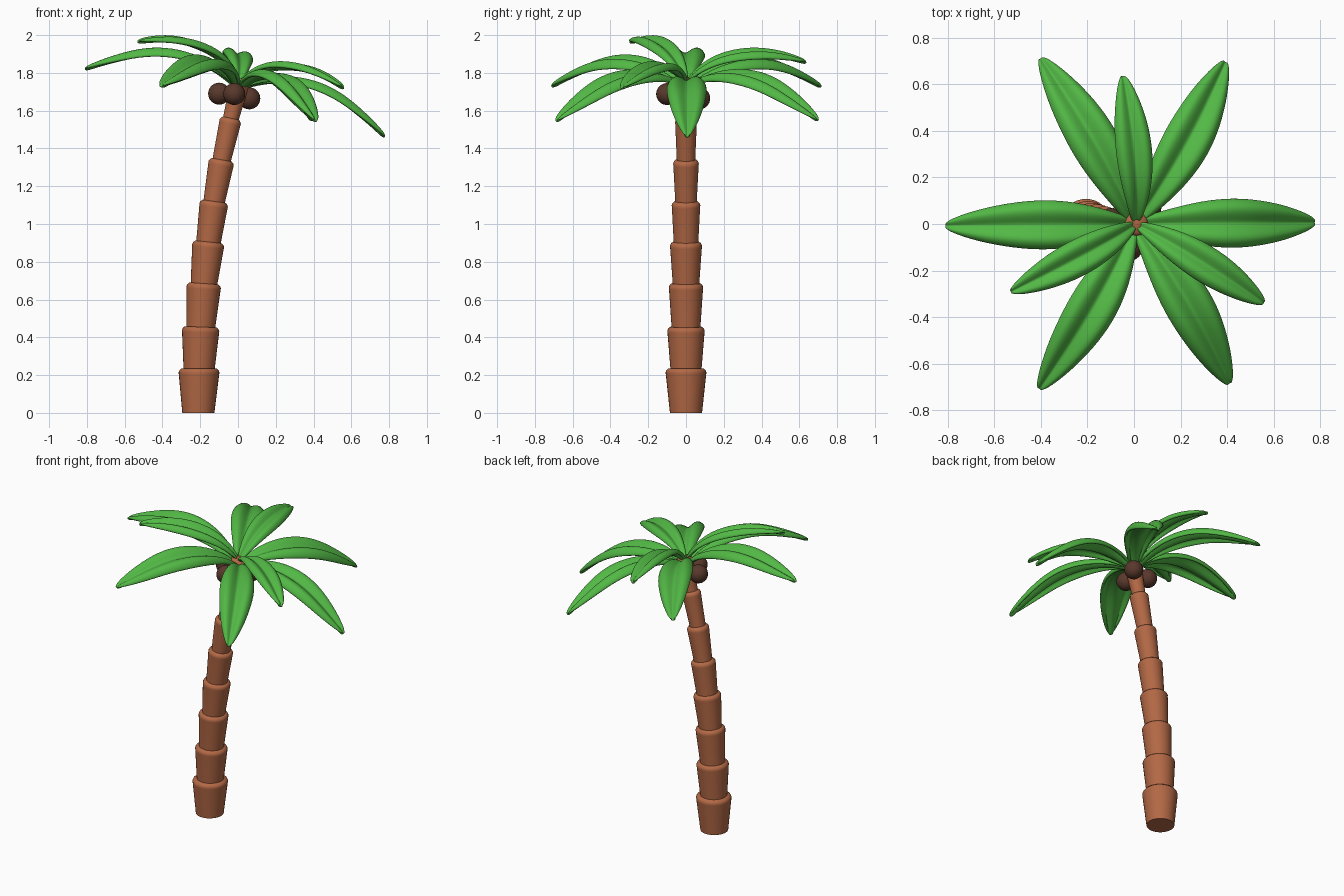
import bpy, bmesh
from math import radians, cos, sin, pi
from mathutils import Matrix, Vector

if "Cube" in bpy.data.objects:
    bpy.data.objects.remove(bpy.data.objects["Cube"])


def material(name, rgb):
    m = bpy.data.materials.new(name)
    m.diffuse_color = (*rgb, 1)
    m.use_nodes = True
    m.node_tree.nodes["Principled BSDF"].inputs["Base Color"].default_value = m.diffuse_color
    return m


BARK = material("bark", (0.45, 0.14, 0.06))
GREEN = material("leaf_green", (0.085, 0.48, 0.06))
SHELL = material("shell_brown", (0.10, 0.04, 0.025))


def make_object(name, bm, mat):
    bmesh.ops.recalc_face_normals(bm, faces=bm.faces) if name.startswith("trunk") else None
    me = bpy.data.meshes.new(name)
    bm.to_mesh(me)
    bm.free()
    me.materials.append(mat)
    ob = bpy.data.objects.new(name, me)
    bpy.context.collection.objects.link(ob)
    return ob


def shade(ob, angle):
    bpy.ops.object.select_all(action='DESELECT')
    ob.select_set(True)
    bpy.context.view_layer.objects.active = ob
    bpy.ops.object.shade_smooth_by_angle(angle=radians(angle))


# Trunk: stacked flaring sections along a leaning curve (x, z)
path = [(-0.21, 0), (-0.206, 0.235), (-0.197, 0.455), (-0.18, 0.685), (-0.156, 0.905),
        (-0.126, 1.12), (-0.086, 1.34), (-0.037, 1.56), (0.015, 1.77)]
r_low = [0.085, 0.081, 0.075, 0.069, 0.064, 0.056, 0.048, 0.041]
r_top = [0.108, 0.099, 0.091, 0.085, 0.076, 0.068, 0.058, 0.052]
SIDES = 32
for i in range(8):
    a = Vector((path[i][0], 0, path[i][1]))
    b = Vector((path[i + 1][0], 0, path[i + 1][1]))
    axis = (b - a).normalized()
    side = Vector((axis.z, 0, -axis.x)) if i else Vector((1, 0, 0))
    length = (b - a).length
    sink = 0.02 if i else 0
    rim = r_top[i]
    profile = [(-sink, r_low[i]), (length - 0.03, rim - 0.001), (length - 0.02, rim),
               (length - 0.01, rim - 0.004), (length, rim - 0.014)]
    bm = bmesh.new()
    rings = []
    for h, r in profile:
        c = a + axis * h
        rings.append([bm.verts.new(c + side * (r * cos(2 * pi * k / SIDES))
                                   + Vector((0, r * sin(2 * pi * k / SIDES), 0)))
                      for k in range(SIDES)])
    for lo, hi in zip(rings, rings[1:]):
        for k in range(SIDES):
            n = (k + 1) % SIDES
            bm.faces.new((lo[k], lo[n], hi[n], hi[k]))
    bm.faces.new(rings[0])
    bm.faces.new(rings[-1])
    shade(make_object(f"trunk_section_{i + 1}", bm, BARK), 50)

# Coconuts under the crown
for i, loc in enumerate([(-0.10, 0.01, 1.69), (-0.02, -0.10, 1.688), (0.06, 0.07, 1.665)]):
    bm = bmesh.new()
    bmesh.ops.create_uvsphere(bm, u_segments=24, v_segments=16, radius=0.058,
                              matrix=Matrix.Translation(loc))
    shade(make_object(f"coconut_{i + 1}", bm, SHELL), 60)

# Leaves: (distance out, height, half width) along the midrib
big = [(0.005, -0.035, 0.025), (0.11, 0.025, 0.06), (0.24, 0.058, 0.095), (0.38, 0.063, 0.114),
       (0.52, 0.036, 0.108), (0.66, -0.028, 0.082), (0.77, -0.087, 0.044), (0.82, -0.118, 0.014)]
small = [(0.005, 0.0, 0.02), (0.07, 0.06, 0.045), (0.17, 0.112, 0.072), (0.29, 0.135, 0.086),
         (0.41, 0.138, 0.082), (0.52, 0.122, 0.062), (0.605, 0.1, 0.035), (0.645, 0.086, 0.012)]
# Half cross-section: two raised lobes either side of a groove
half = [(0.1, 0.03), (0.35, 0.22), (0.62, 0.29), (0.86, 0.12), (1.0, -0.14)]
section = [(-v, h) for v, h in reversed(half)] + [(0, 0)] + half
CROWN = Matrix.Translation((0.01, 0, 1.76)) @ Matrix.Rotation(radians(12.7), 4, 'Y')


def leaf(name, rib, azimuth):
    bm = bmesh.new()
    rows = []
    for i, (r, z, w) in enumerate(rib):
        p, q = rib[max(i - 1, 0)], rib[min(i + 1, len(rib) - 1)]
        t = Vector((q[0] - p[0], 0, q[1] - p[1])).normalized()
        up = Vector((-t.z, 0, t.x))
        rows.append([bm.verts.new(Vector((r, v * w, z)) + up * (h * w)) for v, h in section])
    for lo, hi in zip(rows, rows[1:]):
        for k in range(len(section) - 1):
            bm.faces.new((lo[k], hi[k], hi[k + 1], lo[k + 1]))
    bm.transform(CROWN @ Matrix.Rotation(radians(azimuth), 4, 'Z'))
    ob = make_object(name, bm, GREEN)
    for poly in ob.data.polygons:
        poly.use_smooth = True
    sol = ob.modifiers.new("thickness", 'SOLIDIFY')
    sol.thickness = 0.02
    sol.offset = -1
    sub = ob.modifiers.new("smooth", 'SUBSURF')
    sub.levels = sub.render_levels = 2


for i, az in enumerate([0.5, 59, 119, 180.5, 240.5, 302.5]):
    leaf(f"lower_leaf_{i + 1}", big, az)
for i, az in enumerate([97, 207, 328]):
    leaf(f"upper_leaf_{i + 1}", small, az)
